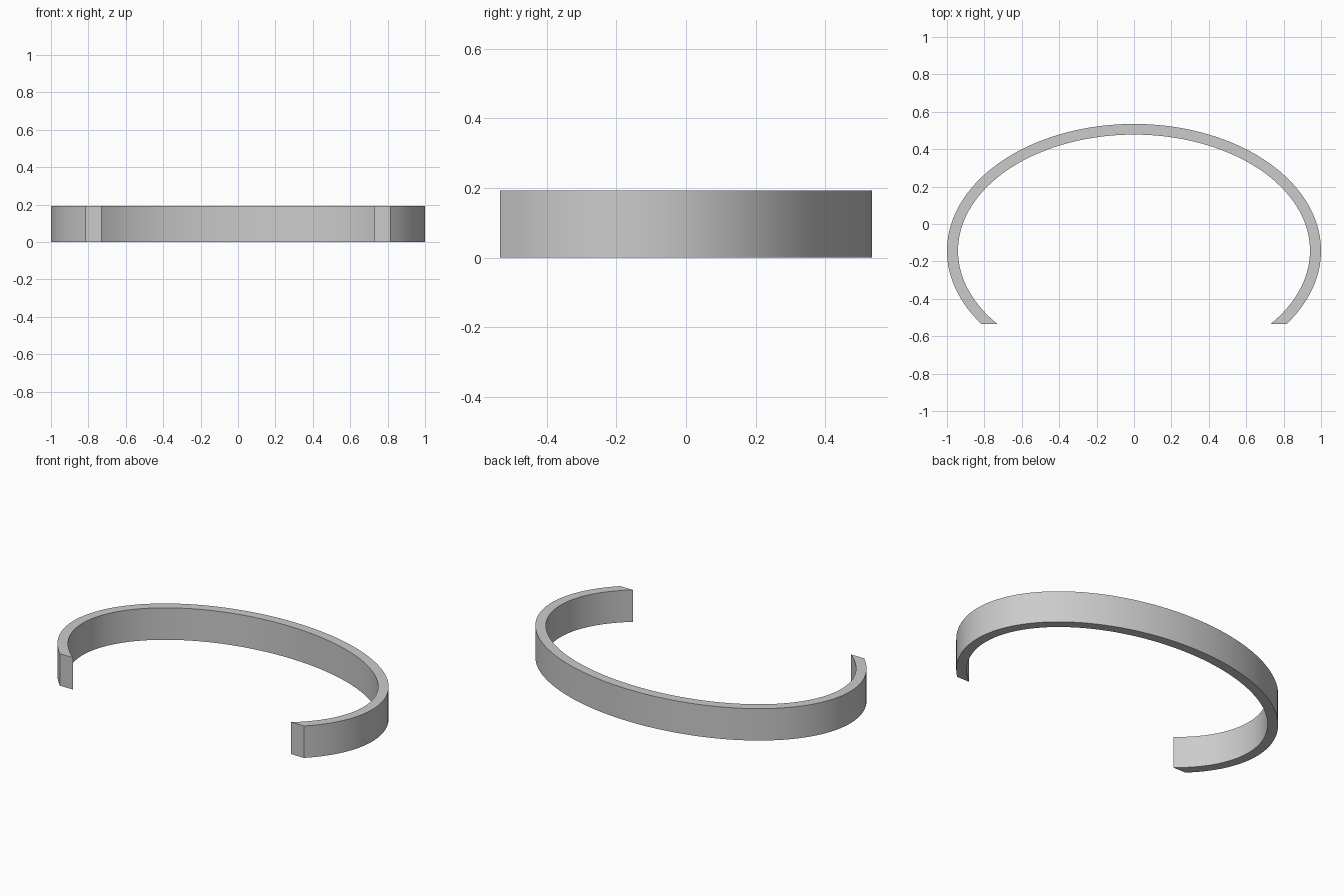
import bpy
import bmesh
from math import asin, cos, pi, sin

cube = bpy.data.objects.get("Cube")
if cube:
    bpy.data.objects.remove(cube, do_unlink=True)

HEIGHT = 0.193
CENTRE_Y = -0.143
CUT_Y = -0.535
STEPS = 96

grey = bpy.data.materials.new("plain_grey")
grey.use_nodes = True
colour = (0.6, 0.6, 0.6, 1)
grey.diffuse_color = colour
grey.node_tree.nodes["Principled BSDF"].inputs["Base Color"].default_value = colour


def arc(a, b):
    """Elliptical arc from the right tip to the left tip, ending on the cut line."""
    start = asin((CUT_Y - CENTRE_Y) / b)
    span = pi - 2 * start
    angles = [start + span * i / STEPS for i in range(STEPS + 1)]
    return [(a * cos(t), CENTRE_Y + b * sin(t), 0) for t in angles]


# Open band: flat strip between two arcs, extruded upward
bm = bmesh.new()
outer = [bm.verts.new(p) for p in arc(1.0, 0.678)]
inner = [bm.verts.new(p) for p in arc(0.941, 0.621)]
for i in range(STEPS):
    bm.faces.new((outer[i], outer[i + 1], inner[i + 1], inner[i]))
top = bmesh.ops.extrude_face_region(bm, geom=bm.faces[:])["geom"]
bmesh.ops.translate(bm, vec=(0, 0, HEIGHT),
                    verts=[v for v in top if isinstance(v, bmesh.types.BMVert)])
bmesh.ops.recalc_face_normals(bm, faces=bm.faces[:])

mesh = bpy.data.meshes.new("open_band")
bm.to_mesh(mesh)
bm.free()
mesh.materials.append(grey)
band = bpy.data.objects.new("open_band", mesh)
bpy.context.collection.objects.link(band)

# Smooth curved walls with crisp rims and tips
bpy.ops.object.select_all(action="DESELECT")
band.select_set(True)
bpy.context.view_layer.objects.active = band
bpy.ops.object.shade_smooth_by_angle(angle=pi / 6)
